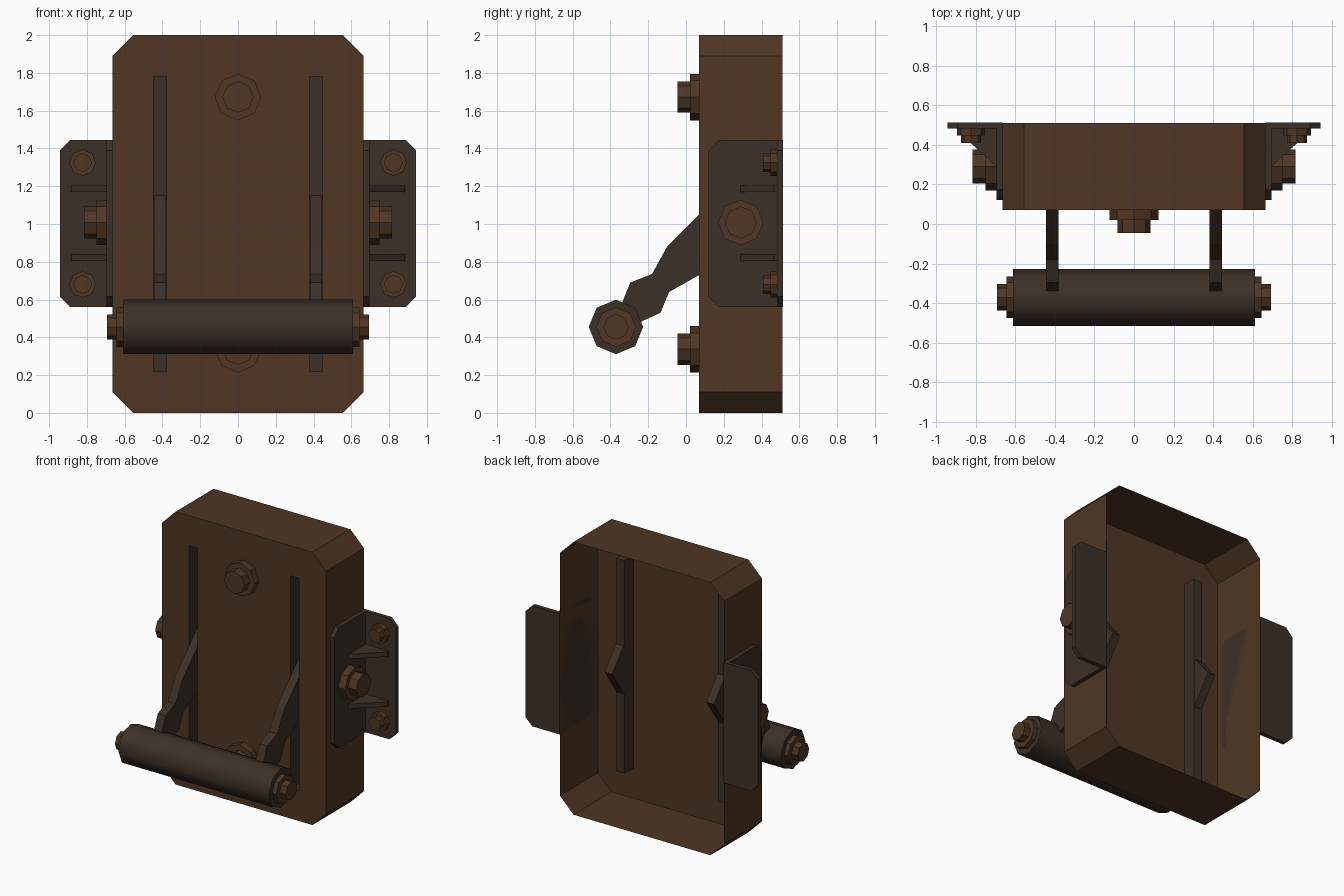
import bpy, bmesh
from mathutils import Vector

if "Cube" in bpy.data.objects:
    bpy.data.objects.remove(bpy.data.objects["Cube"])


def material(name, color):
    m = bpy.data.materials.new(name)
    m.diffuse_color = (*color, 1)
    m.use_nodes = True
    m.node_tree.nodes["Principled BSDF"].inputs["Base Color"].default_value = m.diffuse_color
    return m


BROWN = material("rusty brown", (0.080, 0.037, 0.017))
GREY = material("dark iron", (0.046, 0.030, 0.021))


def make_object(name, bm, mat, fix_normals=True):
    if fix_normals:
        bmesh.ops.recalc_face_normals(bm, faces=bm.faces[:])
    me = bpy.data.meshes.new(name)
    bm.to_mesh(me)
    bm.free()
    me.materials.append(mat)
    ob = bpy.data.objects.new(name, me)
    bpy.context.collection.objects.link(ob)
    return ob


def prism(name, points, offset, mat):
    """Closed solid: a flat outline swept along offset."""
    bm = bmesh.new()
    face = bm.faces.new([bm.verts.new(p) for p in points])
    ext = bmesh.ops.extrude_face_region(bm, geom=[face], use_keep_orig=True)
    verts = [v for v in ext["geom"] if isinstance(v, bmesh.types.BMVert)]
    bmesh.ops.translate(bm, verts=verts, vec=offset)
    return make_object(name, bm, mat)


def add_cylinder(bm, start, end, radius):
    start, end = Vector(start), Vector(end)
    axis = end - start
    made = bmesh.ops.create_cone(bm, cap_ends=True, segments=8, radius1=radius,
                                 radius2=radius, depth=axis.length)
    rot = Vector((0, 0, 1)).rotation_difference(axis.normalized())
    for v in made["verts"]:
        v.co = rot @ v.co + (start + end) / 2


def bolt(name, base, direction, r_washer, h_washer, r_head, h_head):
    base, d = Vector(base), Vector(direction)
    bm = bmesh.new()
    add_cylinder(bm, base, base + d * h_washer, r_washer)
    add_cylinder(bm, base + d * h_washer, base + d * (h_washer + h_head), r_head)
    return make_object(name, bm, BROWN)


# Housing: thin chamfered tray, open at the back, with two slots in the front
W, C, Y0, Y1 = 0.665, 0.11, 0.07, 0.51
SX0, SX1, SZ0, SZ1 = 0.378, 0.447, 0.22, 1.78
outline = [(-W, C), (-W + C, 0), (W - C, 0), (W, C),
           (W, 2 - C), (W - C, 2), (-W + C, 2), (-W, 2 - C)]
bm = bmesh.new()
front = bm.faces.new([bm.verts.new((x, Y0, z)) for x, z in outline])
rim = bmesh.ops.extrude_edge_only(bm, edges=front.edges[:])
bmesh.ops.translate(bm, vec=(0, Y1 - Y0, 0),
                    verts=[v for v in rim["geom"] if isinstance(v, bmesh.types.BMVert)])
cuts = [((x, 0, 0), (1, 0, 0)) for x in (-SX1, -SX0, SX0, SX1)]
cuts += [((0, 0, z), (0, 0, 1)) for z in (SZ0, SZ1)]
bm.normal_update()
for co, no in cuts:
    faces = [f for f in bm.faces if abs(f.normal.y) > 0.9]
    edges = {e for f in faces for e in f.edges}
    verts = {v for f in faces for v in f.verts}
    bmesh.ops.bisect_plane(bm, geom=list(verts) + list(edges) + faces,
                           plane_co=co, plane_no=no)
    bm.normal_update()
slots = []
for f in bm.faces:
    c = f.calc_center_median()
    if abs(f.normal.y) > 0.9 and SX0 < abs(c.x) < SX1 and SZ0 < c.z < SZ1:
        slots.append(f)
bmesh.ops.delete(bm, geom=slots, context='FACES')
make_object("housing", bm, BROWN)

# Octagonal bolts on the front panel
for z, label in ((1.672, "upper"), (0.337, "lower")):
    bolt(label + "_front_bolt", (0, Y0, z), (0, -1, 0), 0.123, 0.05, 0.083, 0.065)

# Lever profile in the y-z plane
LEVER = [(0.18, 1.16), (-0.10, 0.88), (-0.18, 0.735), (-0.295, 0.69), (-0.36, 0.53),
         (-0.30, 0.455), (-0.135, 0.53), (-0.09, 0.64), (0.07, 0.73), (0.17, 0.80),
         (0.31, 1.00)]

for s, side in ((-1, "left"), (1, "right")):
    # Slot channel: a tray behind the front panel
    bm = bmesh.new()
    bmesh.ops.create_cube(bm, size=1)
    for v in bm.verts:
        v.co = (s * (SX0 + SX1) / 2 + v.co.x * (SX1 - SX0),
                Y0 + 0.05 + v.co.y * 0.10,
                (SZ0 + SZ1) / 2 + v.co.z * (SZ1 - SZ0))
    bm.normal_update()
    bmesh.ops.delete(bm, geom=[f for f in bm.faces if f.normal.y < -0.9], context='FACES')
    make_object(side + "_slot_channel", bm, GREY, False)

    # Lever arm running through the slot
    prism(side + "_lever_arm", [(s * 0.381, y, z) for y, z in LEVER],
          (s * 0.063, 0, 0), GREY)

    # Bracket: side plate and back plate, both with clipped corners
    B0, B1, K = 0.56, 1.445, 0.055
    prism(side + "_bracket_side_plate",
          [(s * W, y, z) for y, z in ((Y1, B0), (0.12 + K, B0), (0.12, B0 + K),
                                      (0.12, B1 - K), (0.12 + K, B1), (Y1, B1))],
          (s * 0.03, 0, 0), GREY)
    prism(side + "_bracket_back_plate",
          [(s * x, 0.483, z) for x, z in ((W, B0), (0.943 - K, B0), (0.943, B0 + K),
                                          (0.943, B1 - K), (0.943 - K, B1), (W, B1))],
          (0, 0.03, 0), GREY)

    # Triangular gussets and mounting bolts
    for zg, zb, label in ((1.17, 1.325, "upper"), (0.805, 0.68, "lower")):
        prism(f"{side}_{label}_gusset",
              [(s * 0.69, 0.285, zg), (s * 0.69, 0.485, zg),
               (s * 0.885, 0.485, zg), (s * 0.885, 0.465, zg)],
              (0, 0, 0.035), GREY)
        bolt(f"{side}_{label}_mount_bolt", (s * 0.823, 0.483, zb), (0, -1, 0),
             0.07, 0.035, 0.05, 0.04)

    # Large pivot bolt and handle end bolt
    bolt(side + "_pivot_bolt", (s * 0.695, 0.29, 1.008), (s, 0, 0), 0.12, 0.055, 0.085, 0.065)
    bolt(side + "_handle_bolt", (s * 0.61, -0.37, 0.455), (s, 0, 0), 0.105, 0.033, 0.067, 0.05)

# Handle bar: eight sides, smooth shaded with sharp ends
bm = bmesh.new()
add_cylinder(bm, (-0.61, -0.371, 0.455), (0.61, -0.371, 0.455), 0.144)
handle = make_object("handle_bar", bm, GREY)
bpy.ops.object.select_all(action='DESELECT')
handle.select_set(True)
bpy.context.view_layer.objects.active = handle
bpy.ops.object.shade_smooth_by_angle(angle=1.0)
